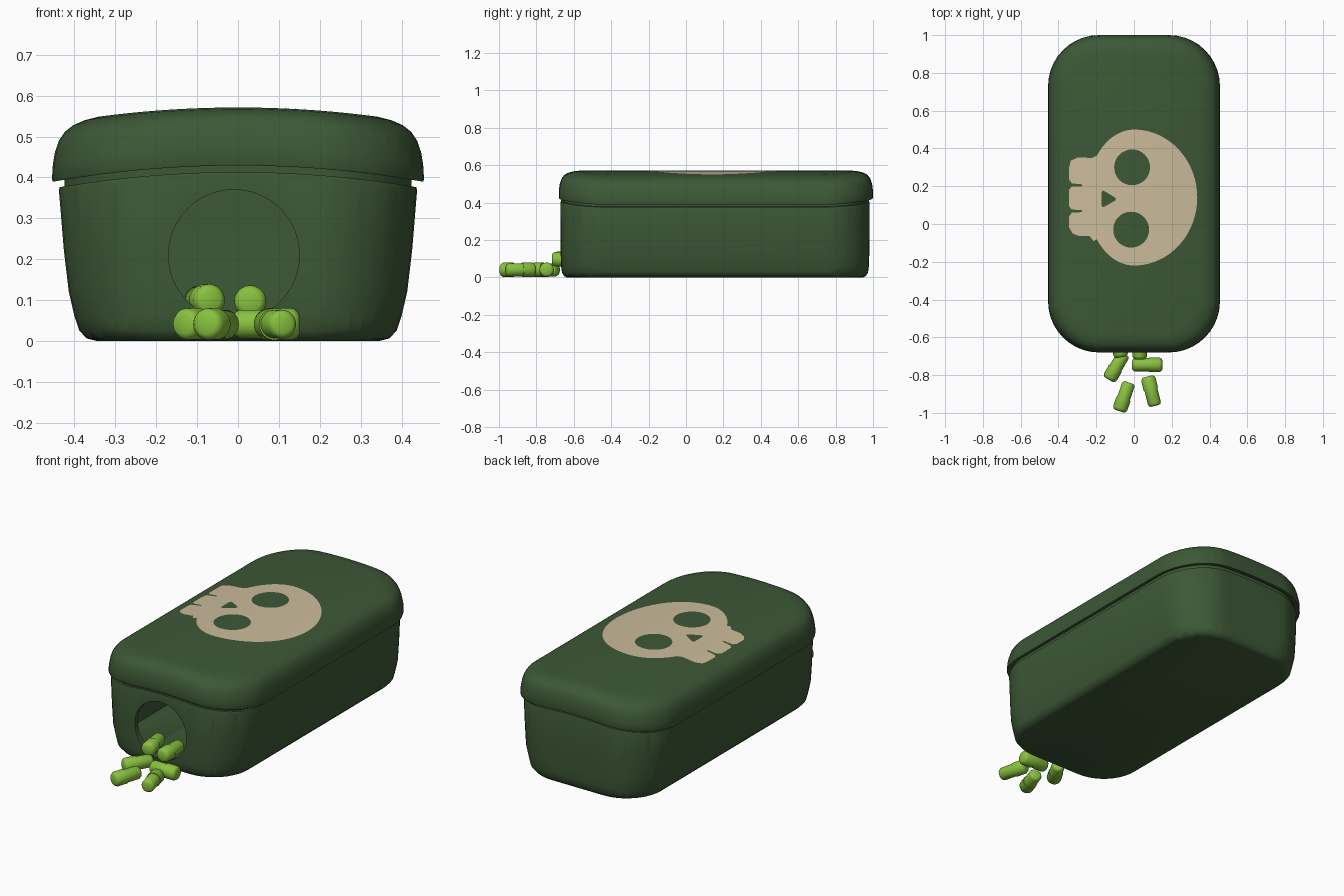
import bpy, bmesh, math
from mathutils import Vector

cube = bpy.data.objects.get("Cube")
if cube:
    bpy.data.objects.remove(cube, do_unlink=True)

ARCH = 0.04       # crown height of the lid across its width
HALF_W = 0.455


def material(name, rgb):
    m = bpy.data.materials.new(name)
    m.use_nodes = True
    m.diffuse_color = (*rgb, 1)
    bsdf = m.node_tree.nodes["Principled BSDF"]
    bsdf.inputs["Base Color"].default_value = (*rgb, 1)
    bsdf.inputs["Roughness"].default_value = 0.6
    return m


GREEN = material("dark_green", (0.046, 0.098, 0.037))
BONE = material("bone", (0.60, 0.50, 0.33))
LIME = material("lime_green", (0.25, 0.54, 0.05))


def arch(x):
    return ARCH * (1 - min(1, abs(x) / HALF_W) ** 2)


def rounded_rect(hx, hy, r, cy, z, seg=10):
    pts = []
    for i, (sx, sy) in enumerate([(1, 1), (-1, 1), (-1, -1), (1, -1)]):
        for k in range(seg + 1):
            a = math.pi / 2 * (i + k / seg)
            pts.append(Vector((sx * (hx - r) + r * math.cos(a),
                               cy + sy * (hy - r) + r * math.sin(a), z)))
    return pts


def loft(rings):
    """Skin a list of equal point rings and cap both ends."""
    bm = bmesh.new()
    loops = [[bm.verts.new(p) for p in ring] for ring in rings]
    n = len(loops[0])
    for a, b in zip(loops, loops[1:]):
        for i in range(n):
            j = (i + 1) % n
            bm.faces.new((a[i], a[j], b[j], b[i]))
    bm.faces.new(loops[0][::-1])
    bm.faces.new(loops[-1])
    bmesh.ops.recalc_face_normals(bm, faces=bm.faces[:])
    return bm


def slice_x(bm, step=0.03):
    for k in range(-15, 16):
        bmesh.ops.bisect_plane(bm, geom=bm.verts[:] + bm.edges[:] + bm.faces[:],
                               plane_co=(k * step, 0, 0), plane_no=(1, 0, 0), dist=1e-5)


def finish(bm, name, mat):
    me = bpy.data.meshes.new(name)
    bm.to_mesh(me)
    bm.free()
    me.materials.append(mat)
    ob = bpy.data.objects.new(name, me)
    bpy.context.collection.objects.link(ob)
    return ob


def activate(ob):
    bpy.ops.object.select_all(action='DESELECT')
    ob.select_set(True)
    bpy.context.view_layer.objects.active = ob


def smooth(ob, angle=40):
    activate(ob)
    bpy.ops.object.shade_smooth_by_angle(angle=math.radians(angle))


# Box body: outer wall, recessed neck, then inner wall down to the floor
body_rings = [(0.345, 0.79, 0.20, 0), (0.37, 0.805, 0.21, 0.006), (0.388, 0.818, 0.22, 0.025),
              (0.40, 0.823, 0.23, 0.06), (0.414, 0.825, 0.23, 0.12), (0.426, 0.825, 0.24, 0.22),
              (0.438, 0.825, 0.25, 0.365), (0.436, 0.823, 0.25, 0.373), (0.424, 0.811, 0.24, 0.373),
              (0.424, 0.811, 0.24, 0.41), (0.41, 0.80, 0.23, 0.41), (0.40, 0.80, 0.22, 0.22),
              (0.37, 0.79, 0.20, 0.04), (0.34, 0.77, 0.19, 0.02)]
bm = loft([rounded_rect(hx, hy, r, 0.155, z) for hx, hy, r, z in body_rings])
slice_x(bm)
for v in bm.verts:
    v.co.z += arch(v.co.x) * min(1, v.co.z / 0.365) ** 2
body = finish(bm, "box_body", GREEN)

# Round opening in the front wall
bpy.ops.mesh.primitive_cylinder_add(vertices=64, radius=0.16, depth=0.3,
                                    location=(-0.01, -0.7, 0.21), rotation=(math.pi / 2, 0, 0))
cutter = bpy.context.object
cutter.name = "opening_cutter"
cutter.hide_render = True
cutter.data.materials.append(GREEN)
mod = body.modifiers.new("opening", 'BOOLEAN')
mod.operation = 'DIFFERENCE'
mod.solver = 'EXACT'
mod.object = cutter
activate(body)
bpy.ops.object.modifier_apply(modifier=mod.name)
bpy.data.objects.remove(cutter, do_unlink=True)
smooth(body)

# Lid: recessed underside, rounded rim, crowned top
lid_rings = [(0.43, 0.815, 0.25, 0.405), (0.43, 0.815, 0.25, 0.391), (0.453, 0.838, 0.27, 0.389),
             (0.455, 0.84, 0.27, 0.396), (0.453, 0.839, 0.27, 0.43), (0.448, 0.835, 0.27, 0.46),
             (0.438, 0.826, 0.26, 0.487), (0.424, 0.813, 0.25, 0.506), (0.403, 0.793, 0.24, 0.519),
             (0.375, 0.765, 0.22, 0.527), (0.34, 0.73, 0.20, 0.531)]
bm = loft([rounded_rect(hx, hy, r, 0.16, z) for hx, hy, r, z in lid_rings])
slice_x(bm)
for v in bm.verts:
    v.co.z += arch(v.co.x)
lid = finish(bm, "lid", GREEN)
smooth(lid)


# Skull emblem: thin plate following the crowned top
def circle(cx, cy, r, n=32):
    return [(cx + r * math.cos(2 * math.pi * k / n), cy + r * math.sin(2 * math.pi * k / n))
            for k in range(n)]


outline = []
for k in range(57):
    t = math.radians(-142 + 284 * k / 56)
    outline.append(((0.335 if math.cos(t) > 0 else 0.25) * math.cos(t), 0.14 + 0.36 * math.sin(t)))
outline += [(-0.22, 0.35), (-0.30, 0.352), (-0.335, 0.335), (-0.343, 0.30), (-0.343, 0.235),
            (-0.33, 0.215), (-0.275, 0.21), (-0.275, 0.20), (-0.33, 0.198), (-0.345, 0.18),
            (-0.345, 0.095), (-0.33, 0.077), (-0.275, 0.073), (-0.275, 0.063), (-0.33, 0.06),
            (-0.343, 0.04), (-0.343, -0.02), (-0.325, -0.05), (-0.29, -0.064), (-0.235, -0.064),
            (-0.215, -0.09)]
nose = [(-0.172, 0.165), (-0.165, 0.178), (-0.15, 0.17), (-0.10, 0.14), (-0.095, 0.132),
        (-0.10, 0.124), (-0.15, 0.095), (-0.165, 0.088), (-0.172, 0.10)]
curve = bpy.data.curves.new("skull_outline", 'CURVE')
curve.dimensions = '2D'
curve.fill_mode = 'BOTH'
for pts in (outline, circle(-0.01, 0.30, 0.095), circle(-0.015, -0.03, 0.095), nose):
    sp = curve.splines.new('POLY')
    sp.points.add(len(pts) - 1)
    for p, (x, y) in zip(sp.points, pts):
        p.co = (x, y, 0, 1)
    sp.use_cyclic_u = True
temp = bpy.data.objects.new("skull_outline", curve)
bpy.context.collection.objects.link(temp)
flat = bpy.data.meshes.new_from_object(temp.evaluated_get(bpy.context.evaluated_depsgraph_get()))
bm = bmesh.new()
bm.from_mesh(flat)
bpy.data.objects.remove(temp, do_unlink=True)
bmesh.ops.remove_doubles(bm, verts=bm.verts[:], dist=1e-5)
slice_x(bm)
for v in bm.verts:
    v.co.z = 0.533 + arch(v.co.x)
for f in bm.faces:
    f.normal_update()
    if f.normal.z < 0:
        f.normal_flip()
smooth(finish(bm, "skull_emblem", BONE))

# Two-part capsules: (distance along axis, radius)
capsule_profile = [(-0.08, 0.022), (-0.076, 0.030), (-0.066, 0.035), (0.01, 0.035), (0.01, 0.039),
                   (0.064, 0.039), (0.075, 0.033), (0.08, 0.024)]
# name, centre, axis direction
capsules = [("left_front", (0.092, -0.885, 0.041), (-0.25, 1, 0)),
            ("right_front", (-0.052, -0.915, 0.041), (-0.34, -1, 0)),
            ("left_cross", (0.07, -0.745, 0.041), (1, 0, 0)),
            ("right_slant", (-0.093, -0.755, 0.041), (-0.58, -1, 0)),
            ("left_opening", (0.03, -0.637, 0.097), (0, -1, 0)),
            ("right_opening", (-0.083, -0.627, 0.10), (0.2, -1, 0))]
for label, centre, axis in capsules:
    rot = Vector(axis).to_track_quat('Z', 'Y')
    rings = [[Vector(centre) + rot @ Vector((x, y, d)) for x, y in circle(0, 0, r, 24)]
             for d, r in capsule_profile]
    smooth(finish(loft(rings), "capsule_" + label, LIME), 50)
